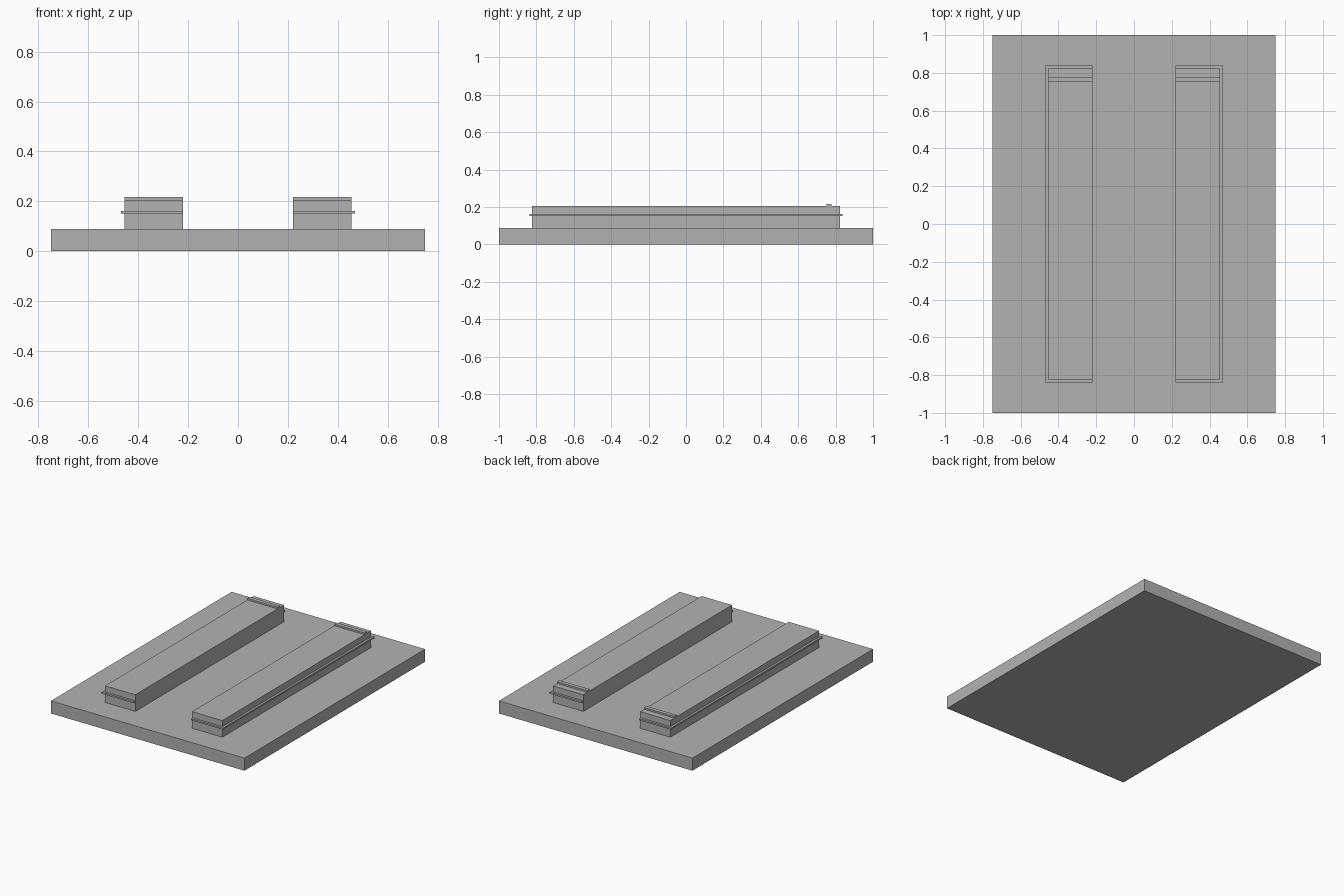
import bpy

cube = bpy.data.objects.get("Cube")
if cube:
    bpy.data.objects.remove(cube, do_unlink=True)

# Single plain grey
grey = bpy.data.materials.new("plain_grey")
grey.use_nodes = True
colour = (0.448, 0.448, 0.448, 1)
grey.diffuse_color = colour
grey.node_tree.nodes["Principled BSDF"].inputs["Base Color"].default_value = colour


def box(name, x, y, z):
    """Add a box spanning the given (min, max) range on each axis."""
    spans = (x, y, z)
    bpy.ops.mesh.primitive_cube_add(size=1, location=[sum(s) / 2 for s in spans])
    obj = bpy.context.object
    obj.name = name
    obj.scale = [s[1] - s[0] for s in spans]
    bpy.ops.object.transform_apply(location=False, rotation=False, scale=True)
    obj.data.materials.append(grey)


# Base slab
BASE_TOP = 0.088
box("base_slab", (-0.75, 0.75), (-1, 1), (0, BASE_TOP))

# Two mirrored rails, each with a thin outer flange and a ridge near the back
INNER, OUTER, RAIL_TOP = 0.22, 0.455, 0.205
for side, sign in (("left", 1), ("right", -1)):
    def span(inner, outer):
        return sorted((sign * inner, sign * outer))

    box(side + "_rail", span(INNER, OUTER), (-0.823, 0.823), (BASE_TOP, RAIL_TOP))
    box(side + "_flange", span(INNER + 0.001, 0.47), (-0.838, 0.838), (0.151, 0.162))
    box(side + "_ridge", span(INNER, OUTER), (0.752, 0.779), (RAIL_TOP, 0.217))
